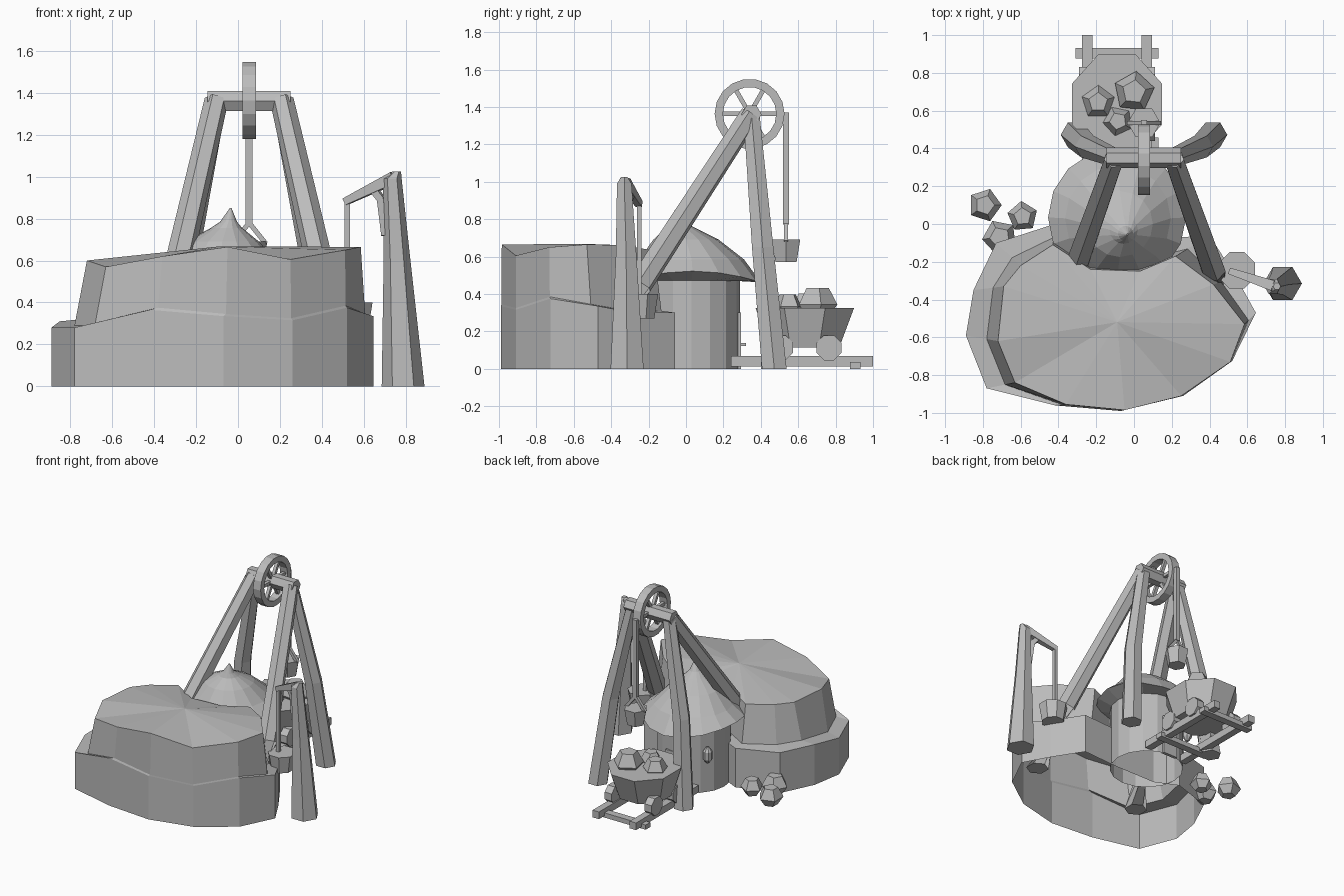
import bpy
import bmesh
from math import cos, sin, pi
from mathutils import Vector, Quaternion

if "Cube" in bpy.data.objects:
    bpy.data.objects.remove(bpy.data.objects["Cube"])

grey = bpy.data.materials.new("stone grey")
grey.use_nodes = True
grey.diffuse_color = (0.5, 0.5, 0.5, 1)
grey.node_tree.nodes["Principled BSDF"].inputs["Base Color"].default_value = grey.diffuse_color
UPRIGHT = Quaternion()
ALONG_X = Vector((1, 0, 0)).to_track_quat("Z", "Y")
MIDDLE = 0.053  # x of the hoist's plane of symmetry


def finish(name, bm):
    bmesh.ops.remove_doubles(bm, verts=bm.verts, dist=.0001)
    bmesh.ops.recalc_face_normals(bm, faces=bm.faces)
    mesh = bpy.data.meshes.new(name)
    bm.to_mesh(mesh)
    bm.free()
    mesh.materials.append(grey)
    obj = bpy.data.objects.new(name, mesh)
    bpy.context.collection.objects.link(obj)


def ring(centre, radius, sides, turn=0.0, tilt=UPRIGHT, stretch=1.0, wave=0.0):
    """Regular polygon of points around a centre, optionally wavy in height."""
    points = []
    for i in range(sides):
        a = turn + 2 * pi * i / sides
        offset = Vector((radius * cos(a), radius * stretch * sin(a), wave * cos(2 * a)))
        points.append(Vector(centre) + tilt @ offset)
    return points


def loft(name, rings, bottom=True, top=True, loop=False):
    """Skin a stack of equal rings, with optional end caps."""
    bm = bmesh.new()
    rows = [[bm.verts.new(p) for p in r] for r in rings]
    pairs = list(zip(rows, rows[1:]))
    if loop:
        pairs.append((rows[-1], rows[0]))
    for low, high in pairs:
        for i in range(len(low)):
            j = (i + 1) % len(low)
            bm.faces.new((low[i], low[j], high[j], high[i]))
    if bottom and not loop:
        bm.faces.new(rows[0])
    if top and not loop:
        bm.faces.new(rows[-1])
    finish(name, bm)


def beam(name, start, end, radius, sides=4, end_radius=None, turn=pi / 4):
    start, end = Vector(start), Vector(end)
    tilt = (end - start).to_track_quat("Z", "Y")
    loft(name, [ring(start, radius, sides, turn, tilt),
                ring(end, end_radius or radius, sides, turn, tilt)])


def post(name, stations, sides=6, turn=0.0, **caps):
    """Upright solid from (x, y, z, radius) stations."""
    loft(name, [ring(s[:3], s[3], sides, turn) for s in stations], **caps)


def box(name, low, high):
    (a, b, c), (d, e, f) = low, high
    loft(name, [[Vector(p + (z,)) for p in ((a, b), (d, b), (d, e), (a, e))] for z in (c, f)])


def rock(name, x, y, z, size, turn):
    post(name, [(x, y, z - size * 0.75, size * 0.55), (x, y, z - size * 0.1, size),
                (x, y, z + size * 0.7, size * 0.58)], 5, turn)


# Two-tier mound: outer foot x, y, ledge height, then upper rim x, y, z
outline = [
    (-.42, 0, .3, -.43, -.11, .6), (-.73, -.1, .31, -.6, -.22, .6),
    (-.85, -.35, .31, -.69, -.33, .6), (-.89, -.59, .28, -.72, -.62, .6),
    (-.78, -.87, .28, -.63, -.84, .57), (-.42, -.96, .365, -.36, -.955, .62),
    (-.07, -.99, .335, -.05, -.985, .665), (.26, -.91, .315, .25, -.91, .605),
    (.52, -.725, .375, .51, -.73, .65), (.645, -.47, .335, .585, -.53, .665),
    (.54, -.28, .3, .42, -.32, .66), (.4, -.06, .3, .22, -.17, .63),
    (.1, -.08, .3, .03, -.25, .62), (-.25, -.08, .3, -.23, -.24, .605)]
foot, ledge, step, rim = [], [], [], []
for x, y, z, u, v, w in outline:
    foot.append(Vector((x, y, 0)))
    ledge.append(Vector((x, y, z)))
    step.append(Vector((u, v, z + .01)).lerp(Vector((x, y, z + .01)), .35))
    rim.append(Vector((u, v, w)))
peak = [Vector((-.09 + .001 * cos(i), -.52 + .001 * sin(i), .667)) for i in range(len(rim))]
loft("mound", [foot, ledge, step, rim, peak], bottom=False)

# Round hut with a bent pointed roof and a wavy eave
post("hut_wall", [(-.09, .03, 0, .26), (-.09, .03, .475, .26)], 16, bottom=False, top=False)
roof = [ring((-.09, .03, .47), .255, 16), ring((-.09, .035, .492), .365, 16, wave=.03)]
for x, y, z, r in ((-.085, .03, .585, .28), (-.075, 0, .69, .175), (-.055, -.03, .755, .075),
                   (-.045, -.05, .785, .04), (-.035, -.055, .85, .004)):
    roof.append(ring((x, y, z), r, 16))
loft("hut_roof", roof, bottom=False)
box("hut_door", (-.15, .27, 0), (-.03, .293, .3))
beam("door_handle", (-.05, .29, .13), (-.05, .32, .13), .012)
spot = Vector((-.325, .2, .3))
loft("hut_lamp", [ring(spot + Vector((0, 0, h)), r, 8) for h, r in
                  ((-.06, .012), (-.03, .034), (.03, .034), (.06, .012))])

# Hoist frame: leaning front legs reaching the ground, bent back legs, crossbeam
for side, word in ((-1, "right"), (1, "left")):
    def at(offset, y, z):
        return Vector((MIDDLE + side * offset, y, z))
    head, knee, ground = at(.157, .345, 1.36), at(.367, -.245, .45), at(.455, -.46, 0)
    lean = (knee - head).to_track_quat("Z", "Y")
    bend = (ground - knee).to_track_quat("Z", "Y")
    sole = Vector((0, 0, -1)).to_track_quat("Z", "Y")
    loft("front_leg_" + word, [ring(head, .057, 6, pi / 6, lean),
                               ring(knee, .068, 6, pi / 6, lean.slerp(bend, .5)),
                               ring(ground, .08, 6, pi / 6, bend.slerp(sole, 1))])
    post("back_leg_" + word, [(*at(.155, .35, 1.36), .05), (*at(.3, .41, .65), .066),
                              (*at(.365, .472, 0), .076)])
beam("crossbeam", (-.145, .35, 1.36), (.25, .35, 1.36), .054, 6, turn=0)

# Spoked hoist wheel
hub = Vector((MIDDLE, .34, 1.363))
half = Vector((.032, 0, 0))
loft("wheel_rim", [ring(hub + half * s, r, 18, 0, ALONG_X) for s, r in
                   ((-1, .143), (-1, .187), (1, .187), (1, .143))], loop=True)
for i in range(3):
    arm = Vector((0, cos(i * pi / 3), sin(i * pi / 3))) * .155
    beam("wheel_spokes", hub - arm, hub + arm, .017)
beam("wheel_axle", hub - half * 1.5, hub + half * 1.5, .03, 8)

# Hoist rope and bucket
beam("hoist_rope", (MIDDLE, .535, .77), (MIDDLE, .535, 1.37), .023)
for s in (-1, 1):
    beam("bucket_handle", (MIDDLE, .535, .78), (MIDDLE + s * .08, .535, .68), .016)
post("hoist_bucket", [(MIDDLE, .535, .57, .065), (MIDDLE, .535, .69, .087)], 6)

# Side post with arm, brace, rope and bucket
post("side_post", [(.787, -.315, 0, .102), (.758, -.32, .6, .064), (.735, -.33, .99, .045),
                   (.757, -.33, 1.025, .02)], 6)
beam("side_arm", (.745, -.33, .995), (.51, -.25, .88), .04, 4, .024)
beam("arm_brace_upper", (.645, -.295, .94), (.685, -.31, .89), .024)
beam("arm_brace_lower", (.683, -.31, .9), (.705, -.32, .72), .024)
beam("side_rope", (.52, -.25, .4), (.52, -.25, .885), .018)
post("side_bucket", [(.545, -.245, .27, .082), (.545, -.245, .4, .104)], 8, pi / 8)

# Rail track
for x in (-.248, .068):
    box("rail", (x - .027, .24, .013), (x + .027, 1, .068))
for y in (.43, .905):
    box("track_tie", (-.31, y - .028, 0), (.13, y + .028, .036))

# Ore cart
loft("cart_tub", [ring((-.09, .635, .115), .2, 8, pi / 8),
                  ring((-.09, .635, .325), .257, 8, pi / 8, stretch=1.11)])
for x in (-.26, .08):
    for y in (.505, .765):
        beam("cart_wheel", (x - .03, y, .112), (x + .03, y, .112), .072, 8, turn=pi / 8)

# Rocks in the cart and on the ground
for x, y, z, size, turn in ((-.19, .645, .34, .09, .3), (0, .7, .355, .11, .2), (-.085, .545, .34, .08, 2)):
    rock("cart_rock", x, y, z, size, turn)
for x, y, z, size, turn in ((-.79, .1, .075, .09, 0), (-.59, .04, .07, .082, .4), (-.71, -.07, .08, .095, 2)):
    rock("ground_rock", x, y, z, size, turn)
